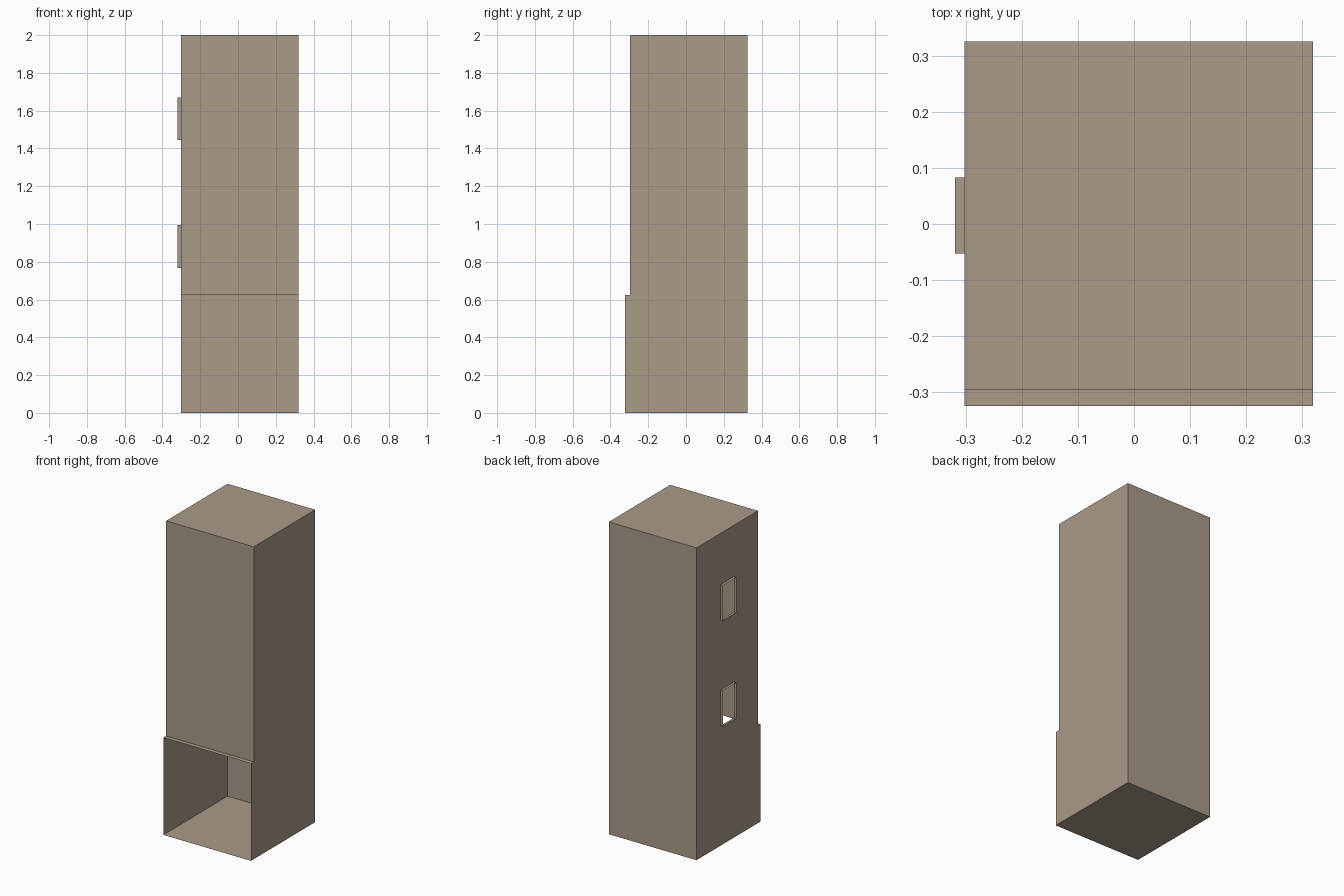
import bpy, bmesh

if "Cube" in bpy.data.objects:
    bpy.data.objects.remove(bpy.data.objects["Cube"])

X0, X1, RIM = -0.302, 0.319, -0.319          # walls and outer rim of the windows
YF, YS, YB = -0.324, -0.296, 0.325           # base front, upper front, back
ZS, ZT = 0.623, 2.0                          # step height, top
WY = (-0.053, 0.083)                         # window span in y
WINDOWS = {"lower": (0.768, 0.996), "upper": (1.445, 1.671)}

mat = bpy.data.materials.new("tan")
mat.diffuse_color = (0.40, 0.325, 0.25, 1)
mat.use_nodes = True
mat.node_tree.nodes["Principled BSDF"].inputs["Base Color"].default_value = mat.diffuse_color


def sheet(name, quads):
    """Make a thin-sheet object from a list of quads, welding shared corners."""
    bm = bmesh.new()
    for q in quads:
        bm.faces.new([bm.verts.new(p) for p in q])
    bmesh.ops.remove_doubles(bm, verts=bm.verts, dist=1e-5)
    bmesh.ops.recalc_face_normals(bm, faces=bm.faces)
    me = bpy.data.meshes.new(name)
    bm.to_mesh(me)
    bm.free()
    me.materials.append(mat)
    ob = bpy.data.objects.new(name, me)
    bpy.context.collection.objects.link(ob)
    return ob


# Tower shell: side profile swept across x, leaving the lower front open
profile = [(YF, ZS), (YS, ZS), (YS, ZT), (YB, ZT), (YB, 0), (YF, 0)]
shell = [[(X0, *a), (X1, *a), (X1, *b), (X0, *b)]
         for a, b in zip(profile, profile[1:])]

# Side walls: cell grid, with the two window cells left out on the left side
ys = [YF, YS, *WY, YB]
zs = [0, ZS, *WINDOWS["lower"], *WINDOWS["upper"], ZT]


def side_wall(x, has_windows):
    cells = []
    for i, (ya, yb) in enumerate(zip(ys, ys[1:])):
        for j, (za, zb) in enumerate(zip(zs, zs[1:])):
            if i == 0 and j > 0:
                continue
            if has_windows and i == 2 and j in (2, 4):
                continue
            cells.append([(x, ya, za), (x, yb, za), (x, yb, zb), (x, ya, zb)])
    return cells


tower = sheet("tower_shell", shell + side_wall(X0, True) + side_wall(X1, False))

# Merge the flat cells back into clean walls
bm = bmesh.new()
bm.from_mesh(tower.data)
bmesh.ops.dissolve_limit(bm, angle_limit=0.01, verts=bm.verts, edges=bm.edges)
if not all(abs(f.normal.length - 1) < 1e-3 for f in bm.faces):
    bmesh.ops.triangulate(bm, faces=bm.faces)
bm.to_mesh(tower.data)
bm.free()

# Window sleeves: open rectangular tubes standing out from the left wall
for label, (za, zb) in WINDOWS.items():
    ring = [(WY[0], za), (WY[1], za), (WY[1], zb), (WY[0], zb)]
    sheet(label + "_window_sleeve",
          [[(X0, *a), (X0, *b), (RIM, *b), (RIM, *a)]
           for a, b in zip(ring, ring[1:] + ring[:1])])
